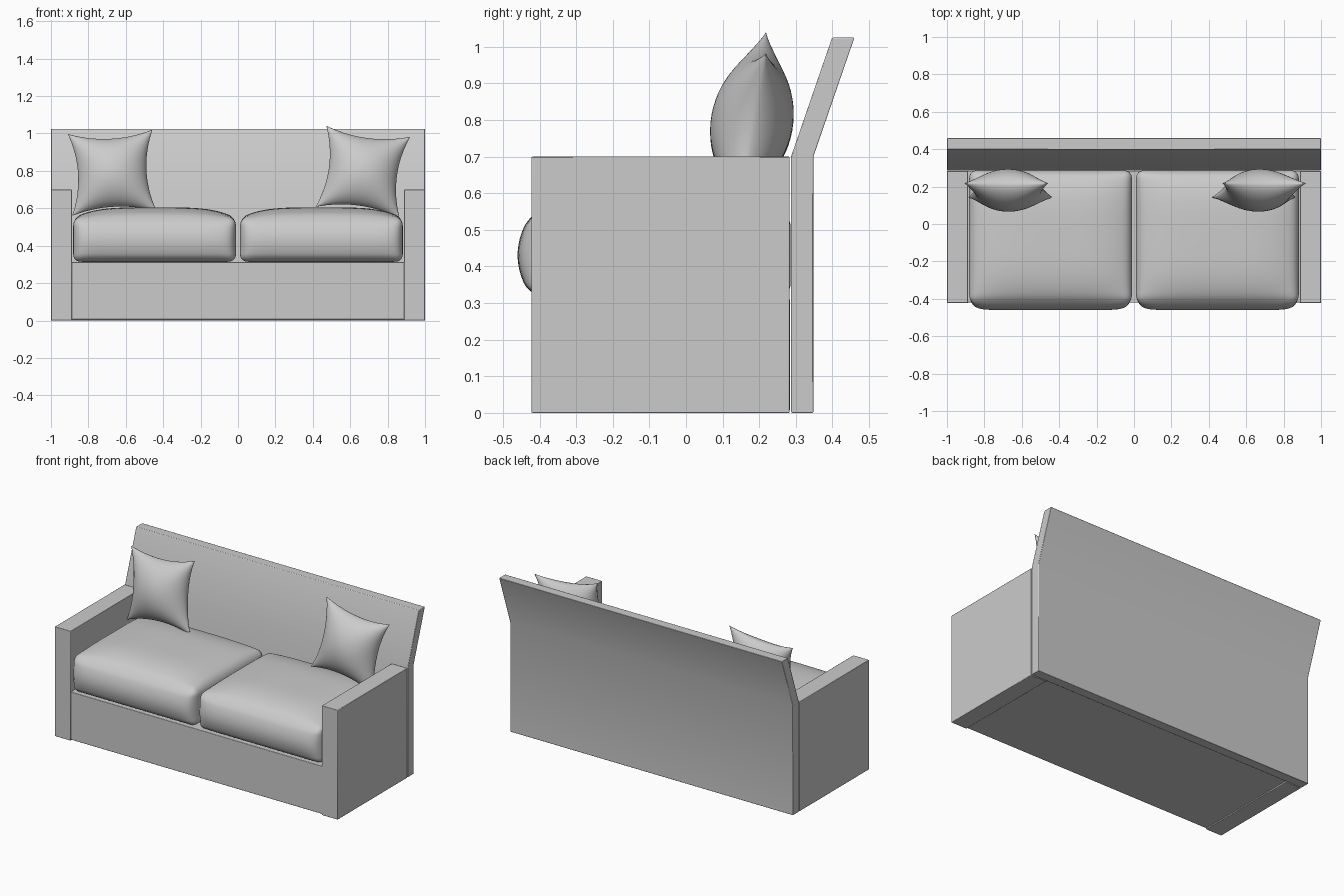
import bpy, bmesh, math
from mathutils import Vector

if "Cube" in bpy.data.objects:
    bpy.data.objects.remove(bpy.data.objects["Cube"])


def finish(name, bm, angle=30, bevel=0.0):
    bmesh.ops.recalc_face_normals(bm, faces=bm.faces)
    mesh = bpy.data.meshes.new(name)
    bm.to_mesh(mesh)
    bm.free()
    ob = bpy.data.objects.new(name, mesh)
    bpy.context.collection.objects.link(ob)
    if bevel:
        mod = ob.modifiers.new("soft_edge", 'BEVEL')
        mod.width, mod.segments, mod.limit_method = bevel, 2, 'ANGLE'
        mod.angle_limit = math.radians(40)
    bpy.ops.object.select_all(action='DESELECT')
    ob.select_set(True)
    bpy.context.view_layer.objects.active = ob
    bpy.ops.object.shade_smooth_by_angle(angle=math.radians(angle))
    return ob


def extrude_x(name, profile, x0, x1, bevel=0.003):
    """Extrude a (y, z) profile along x."""
    bm = bmesh.new()
    face = bm.faces.new([bm.verts.new((x0, y, z)) for y, z in profile])
    new = bmesh.ops.extrude_face_region(bm, geom=[face])['geom']
    bmesh.ops.translate(bm, vec=(x1 - x0, 0, 0),
                        verts=[g for g in new if isinstance(g, bmesh.types.BMVert)])
    return finish(name, bm, 30, bevel)


def rect(y0, y1, z0, z1):
    return [(y0, z0), (y1, z0), (y1, z1), (y0, z1)]


def seat_cushion(name, cx):
    """Rounded box with a bulging top and front."""
    half, r = Vector((0.435, 0.353, 0.117)), 0.04
    bm = bmesh.new()
    bmesh.ops.create_cube(bm, size=2)
    bmesh.ops.subdivide_edges(bm, edges=bm.edges[:], cuts=31, use_grid_fill=True)
    for v in bm.verts:
        u = Vector([math.sin(c * math.pi / 2) for c in v.co])
        p = Vector([a * b for a, b in zip(u, half)])
        core = Vector([max(-h + r, min(h - r, a)) for a, h in zip(p, half)])
        d = p - core
        if d.length > 1e-6:
            p = core + d.normalized() * max(abs(c) for c in d)
        a, b, c = [q / h for q, h in zip(p, half)]
        top = 0.057 * (1 - a ** 4) * (1 - b ** 4) * max(0, (c + 1) / 2)
        front = 0.04 * (1 - c * c) * (1 - a ** 12) * max(0, -b) ** 3
        v.co = p + Vector((cx, -0.067 - front, 0.431 + top))
        v.co.y = min(v.co.y, 0.286)
    return finish(name, bm, 80)


def throw_pillow(name, loc, roll):
    """Two puffed sheets joined at a pinched seam."""
    n, w, h, t = 28, 0.226, 0.222, 0.112
    bm = bmesh.new()
    for side in (-1, 1):
        rows = []
        for j in range(n + 1):
            row = []
            for i in range(n + 1):
                u = math.sin(math.pi / 2 * (2 * i / n - 1))
                v = math.sin(math.pi / 2 * (2 * j / n - 1))
                x = w * u * (1 - 0.19 * (1 - v * v))
                z = h * v * (1 - 0.17 * (1 - u * u))
                puff = max(0, (1 - u * u) * (1 - v * v)) ** 0.6
                row.append(bm.verts.new((x, side * t * puff, z)))
            rows.append(row)
        for j in range(n):
            for i in range(n):
                bm.faces.new((rows[j][i], rows[j][i + 1],
                              rows[j + 1][i + 1], rows[j + 1][i]))
    bmesh.ops.remove_doubles(bm, verts=bm.verts, dist=1e-5)
    ob = finish(name, bm, 80)
    ob.location = loc
    ob.rotation_euler = (math.radians(-10), math.radians(roll), 0)
    return ob


# Frame: base, angled back, arms
extrude_x("base", rect(-0.42, 0.284, 0.006, 0.312), -0.89, 0.89)
extrude_x("backrest", [(0.287, 0), (0.348, 0), (0.348, 0.70),
                       (0.46, 1.025), (0.399, 1.025), (0.287, 0.70)], -1, 1)
for side, x in (("left", -1.0), ("right", 0.888)):
    extrude_x(side + "_arm", rect(-0.422, 0.283, 0, 0.70), x, x + 0.112)

# Soft parts
for side, s in (("left", -1), ("right", 1)):
    seat_cushion(side + "_seat_cushion", s * 0.446)
throw_pillow("left_pillow", (-0.672, 0.18, 0.79), -3)
throw_pillow("right_pillow", (0.668, 0.18, 0.795), 7.5)
